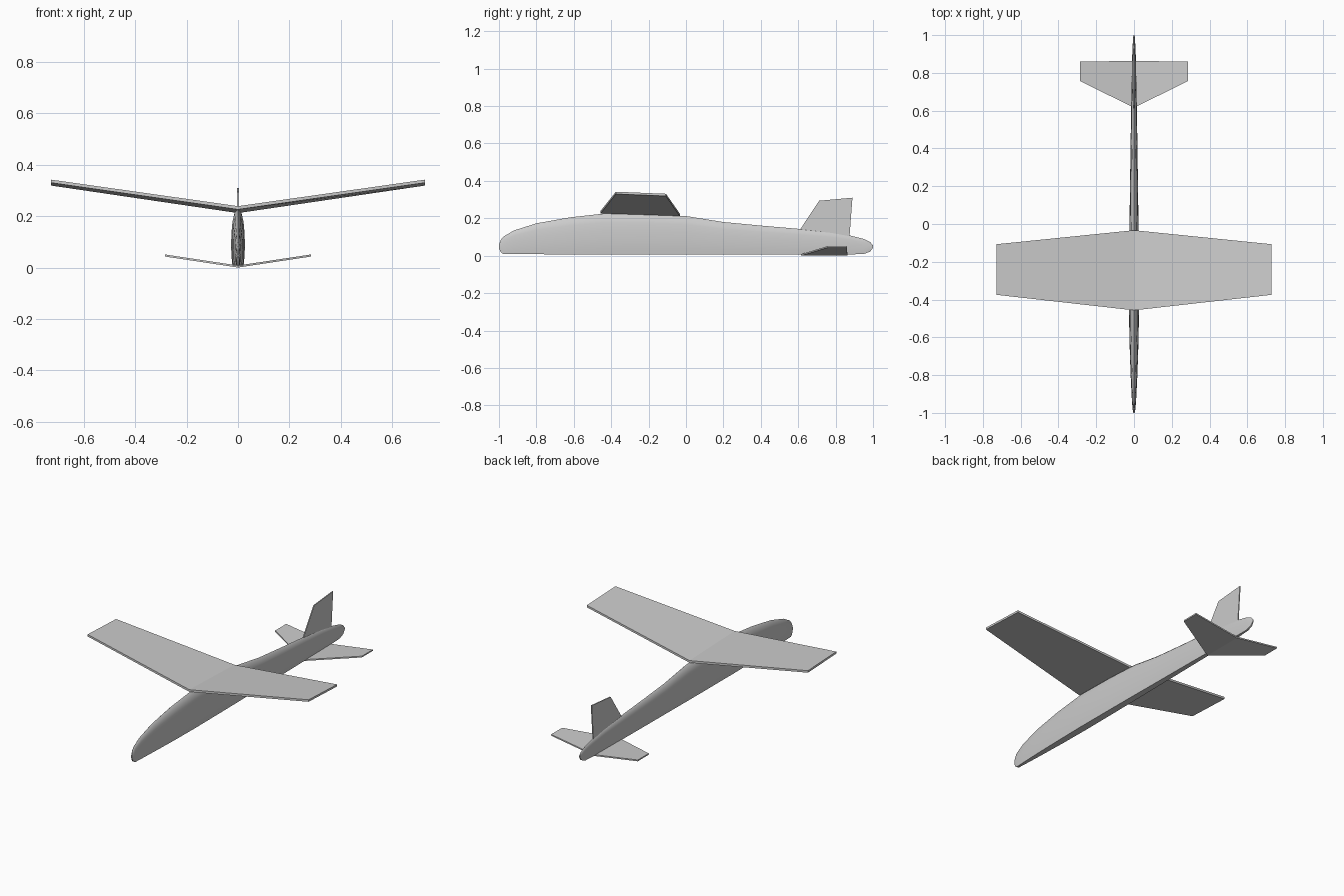
import bpy, bmesh, math

if "Cube" in bpy.data.objects:
    bpy.data.objects.remove(bpy.data.objects["Cube"])


def finish(bm, name, smooth=False):
    bmesh.ops.remove_doubles(bm, verts=bm.verts, dist=1e-5)
    bmesh.ops.recalc_face_normals(bm, faces=bm.faces)
    me = bpy.data.meshes.new(name)
    bm.to_mesh(me)
    bm.free()
    ob = bpy.data.objects.new(name, me)
    bpy.context.collection.objects.link(ob)
    if smooth:
        bpy.context.view_layer.objects.active = ob
        ob.select_set(True)
        bpy.ops.object.shade_smooth_by_angle(angle=math.radians(35))
        ob.select_set(False)
    return ob


def loft(rings, name, smooth=False):
    """Skin a list of closed rings and cap both ends."""
    bm = bmesh.new()
    rows = [[bm.verts.new(p) for p in r] for r in rings]
    n = len(rows[0])
    for a, b in zip(rows, rows[1:]):
        for i in range(n):
            j = (i + 1) % n
            bm.faces.new((a[i], a[j], b[j], b[i]))
    bm.faces.new(rows[0])
    bm.faces.new(rows[-1])
    return finish(bm, name, smooth)


# fuselage: (y, bottom z, top z, half width) at each station
stations = [
    (-1.0, 0.04, 0.06, 0.003), (-0.99, 0.018, 0.085, 0.006),
    (-0.975, 0.008, 0.103, 0.008), (-0.92, 0.008, 0.135, 0.012),
    (-0.8, 0.008, 0.173, 0.018), (-0.62, 0.007, 0.205, 0.024),
    (-0.43, 0.007, 0.226, 0.027), (-0.2, 0.007, 0.222, 0.026),
    (0.0, 0.007, 0.212, 0.024), (0.2, 0.007, 0.18, 0.021),
    (0.4, 0.007, 0.161, 0.0185), (0.62, 0.007, 0.142, 0.015),
    (0.78, 0.007, 0.125, 0.012), (0.88, 0.007, 0.107, 0.010),
    (0.95, 0.009, 0.09, 0.007), (0.985, 0.022, 0.073, 0.005),
    (1.0, 0.043, 0.055, 0.003),
]
# half cross-section: (width factor, height factor), flat belly to narrow crown
half = [(0.8, 0), (0.93, 0.15), (1, 0.35), (0.95, 0.58), (0.8, 0.78), (0.5, 0.94)]
section = half + [(0, 1)] + [(-u, v) for u, v in reversed(half)]
loft([[(u * w, y, b + v * (t - b)) for u, v in section]
      for y, b, t, w in stations], "fuselage", True)


def surface(name, root, tip, span):
    """Dihedral panel pair; each end is (front y, rear y, front z, rear z, thickness)."""
    def ring(x, e):
        fy, ry, fz, rz, t = e
        return [(x, fy, fz), (x, ry, rz), (x, ry, rz + t), (x, fy, fz + t)]
    return loft([ring(-span, tip), ring(0, root), ring(span, tip)], name)


# wing and tailplane
surface("wing", (-0.457, -0.033, 0.226, 0.212, 0.013),
        (-0.375, -0.107, 0.330, 0.319, 0.012), 0.727)
surface("tailplane", (0.615, 0.863, 0.0, 0.0, 0.008),
        (0.757, 0.860, 0.043, 0.043, 0.008), 0.285)

# tail fin, with its root sunk into the fuselage
fin = [(0.61, 0.11), (0.61, 0.14), (0.712, 0.294), (0.89, 0.31), (0.874, 0.1)]
loft([[(x, y, z) for y, z in fin] for x in (-0.003, 0.003)], "tail_fin")
